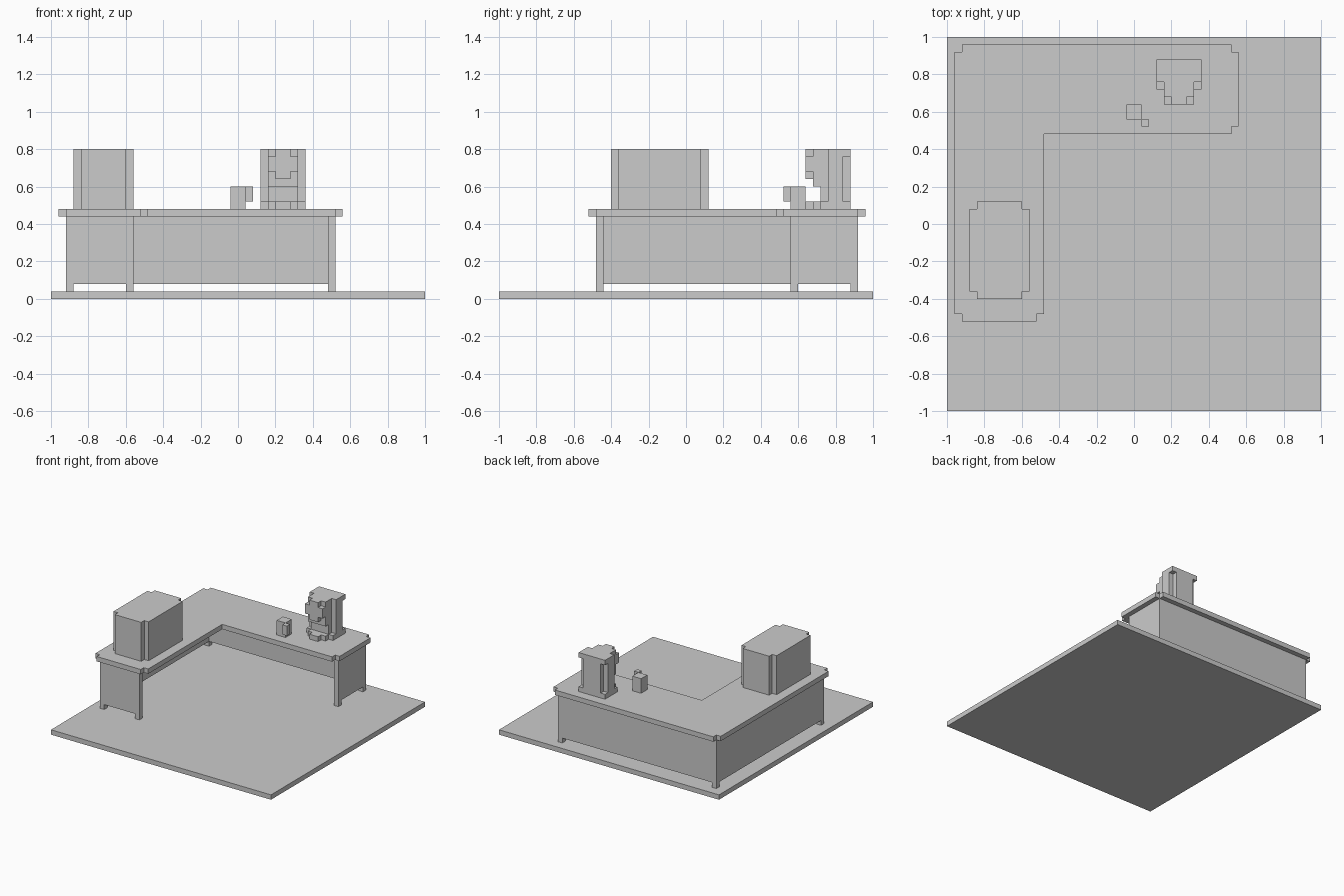
import bpy, bmesh

if "Cube" in bpy.data.objects:
    bpy.data.objects.remove(bpy.data.objects["Cube"])


def slab(name, outline, z0, z1):
    """Extrude a plan outline (x, y) from z0 up to z1."""
    bm = bmesh.new()
    face = bm.faces.new([bm.verts.new((x, y, z0)) for x, y in outline])
    ext = bmesh.ops.extrude_face_region(bm, geom=[face])
    top = [v for v in ext["geom"] if isinstance(v, bmesh.types.BMVert)]
    bmesh.ops.translate(bm, verts=top, vec=(0, 0, z1 - z0))
    bmesh.ops.recalc_face_normals(bm, faces=bm.faces)
    me = bpy.data.meshes.new(name)
    bm.to_mesh(me)
    bm.free()
    ob = bpy.data.objects.new(name, me)
    bpy.context.collection.objects.link(ob)
    return ob


def box(name, x0, x1, y0, y1, z0, z1):
    return slab(name, [(x0, y0), (x1, y0), (x1, y1), (x0, y1)], z0, z1)


def mirrored(half, cx):
    """Full outline from a right-hand half profile of (offset, y)."""
    return [(cx + d, y) for d, y in half] + [(cx - d, y) for d, y in reversed(half)]


U = 0.04  # block size

# Floor
box("floor", -1, 1, -1, 1, 0, U)

# L-shaped desktop with notched outer corners
slab("desktop", [
    (-.92, -.52), (-.52, -.52), (-.52, -.48), (-.48, -.48), (-.48, .48),
    (.52, .48), (.52, .52), (.56, .52), (.56, .92), (.52, .92), (.52, .96),
    (-.92, .96), (-.92, .92), (-.96, .92), (-.96, -.48), (-.92, -.48)], .44, .48)

# Continuous panel round the outside and both ends of the desk
slab("desk_panels", [
    (-.56, -.48), (-.56, -.44), (-.88, -.44), (-.88, .88), (.48, .88),
    (.48, .56), (.52, .56), (.52, .92), (-.92, .92), (-.92, -.48)], .08, .44)

# Feet
for i, (x, y) in enumerate([(-.92, -.48), (-.60, -.48), (-.92, .88), (.48, .88), (.48, .56)]):
    box(f"desk_foot_{i + 1}", x, x + U, y, y + U, .04, .08)

# Large box on the left wing, with notched upright edges
slab("cabinet", mirrored([
    (.12, -.40), (.12, -.36), (.16, -.36), (.16, .08), (.12, .08), (.12, .12)], -.72), .48, .80)

# Cup
box("cup", -.04, .04, .56, .64, .48, .60)
box("cup_handle", .04, .08, .52, .56, .52, .60)

# Coffee machine, in stacked layers
layers = [
    ("machine_base", [(.12, .88), (.12, .72), (.08, .72), (.08, .68), (.04, .68), (.04, .64)], .48, .52),
    ("machine_body", [(.08, .88), (.08, .84), (.12, .84), (.12, .76), (.08, .76), (.08, .72)], .52, .76),
    ("machine_spout", [(.08, .72), (.08, .68)], .60, .64),
    ("machine_head_lower", [(.08, .72), (.08, .68), (.04, .68), (.04, .64)], .64, .68),
    ("machine_head", [(.08, .72), (.08, .64)], .68, .76),
    ("machine_top", [(.12, .88), (.12, .76), (.08, .76), (.08, .68), (.04, .68), (.04, .64)], .76, .80),
]
for name, half, z0, z1 in layers:
    slab(name, mirrored(half, .24), z0, z1)
